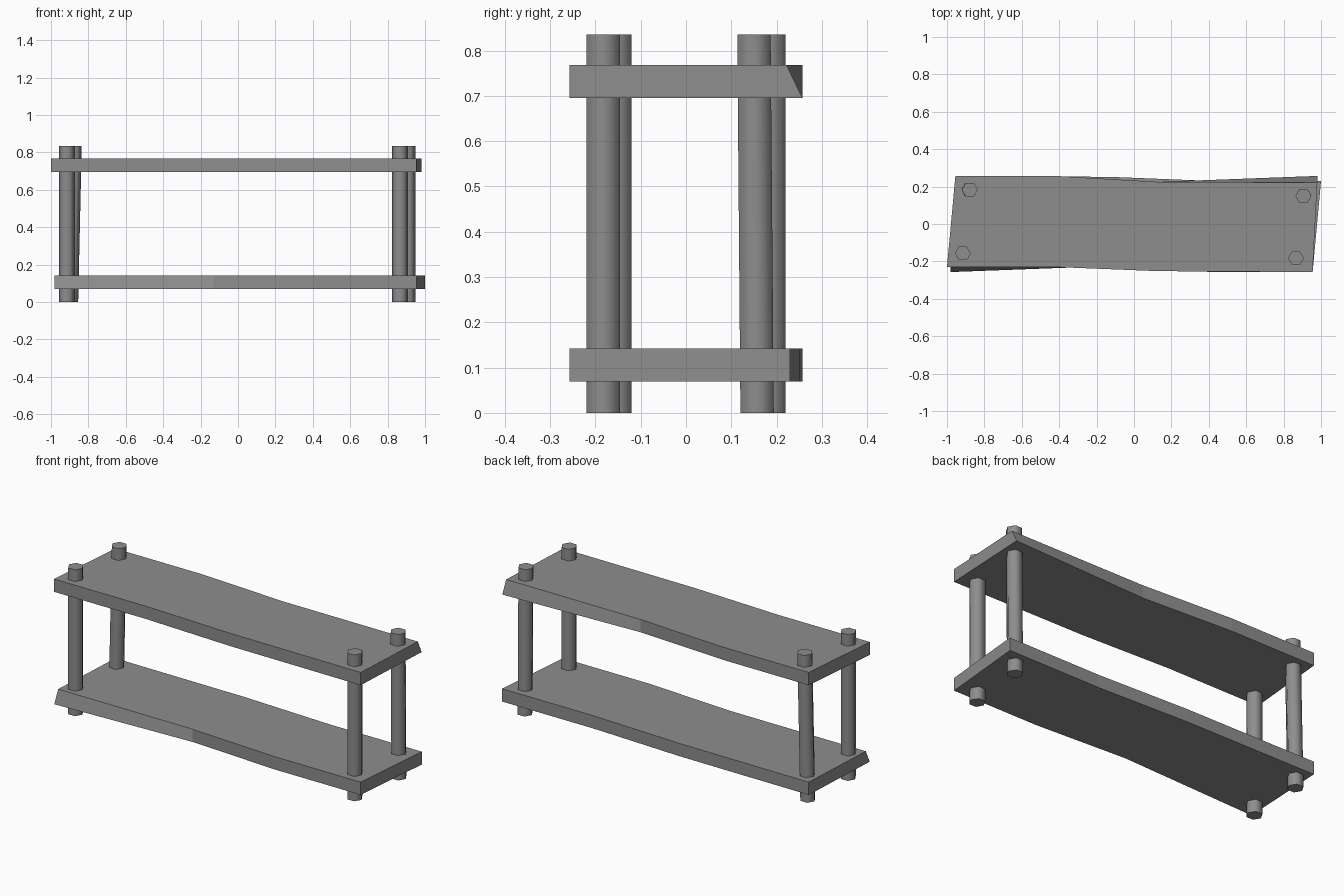
import bpy
import bmesh
from math import cos, sin, pi, radians
from mathutils import Vector, Matrix

if "Cube" in bpy.data.objects:
    bpy.data.objects.remove(bpy.data.objects["Cube"], do_unlink=True)

grey = bpy.data.materials.new("weathered grey")
grey.use_nodes = True
grey.diffuse_color = (0.27, 0.27, 0.27, 1)
grey.node_tree.nodes["Principled BSDF"].inputs["Base Color"].default_value = (0.27, 0.27, 0.27, 1)


def add_object(name, bm):
    bmesh.ops.recalc_face_normals(bm, faces=bm.faces)
    mesh = bpy.data.meshes.new(name)
    bm.to_mesh(mesh)
    bm.free()
    mesh.materials.append(grey)
    obj = bpy.data.objects.new(name, mesh)
    bpy.context.collection.objects.link(obj)
    return obj


def loft(bm, rings):
    """Bridge matching rings of points and cap both ends."""
    loops = [[bm.verts.new(p) for p in ring] for ring in rings]
    count = len(loops[0])
    for a, b in zip(loops, loops[1:]):
        for i in range(count):
            j = (i + 1) % count
            bm.faces.new((a[i], a[j], b[j], b[i]))
    bm.faces.new(loops[0])
    bm.faces.new(loops[-1])


# Crooked plank: matching front and back edge points, left to right
FRONT = [(-1.0, -0.23), (-0.42, -0.23), (0.13, -0.252), (0.955, -0.257)]
BACK = [(-0.955, 0.257), (-0.42, 0.257), (0.13, 0.225), (0.98, 0.222)]
CHIP = 0.035      # lower back corner juts out past the upper one


def shelf(name, z0, z1, turned):
    rings = []
    for i, (f, b) in enumerate(zip(FRONT, BACK)):
        low_y = b[1] + (CHIP if i == len(BACK) - 1 else 0)
        rings.append([(*f, z0), (b[0], low_y, z0), (*b, z1), (*f, z1)])
    bm = bmesh.new()
    loft(bm, rings)
    if turned:
        bmesh.ops.rotate(bm, verts=bm.verts, matrix=Matrix.Rotation(pi, 3, "Z"))
    return add_object(name, bm)


shelf("upper_shelf", 0.695, 0.768, False)
shelf("lower_shelf", 0.069, 0.142, True)


# Six-sided posts, some leaning slightly
def post(name, foot, head, radius=0.0425, height=0.835):
    def ring(centre, z):
        return [Vector((centre[0] + radius * cos(k * pi / 3),
                        centre[1] + radius * sin(k * pi / 3), z)) for k in range(6)]
    bm = bmesh.new()
    loft(bm, [ring(foot, 0), ring(head, height)])
    obj = add_object(name, bm)
    bpy.ops.object.select_all(action="DESELECT")
    obj.select_set(True)
    bpy.context.view_layer.objects.active = obj
    bpy.ops.object.shade_smooth_by_angle(angle=radians(65))


post("front_right_post", (-0.915, -0.157), (-0.915, -0.157))
post("back_right_post", (-0.897, 0.183), (-0.878, 0.183))
post("front_left_post", (0.866, -0.183), (0.866, -0.183))
post("back_left_post", (0.906, 0.157), (0.906, 0.15))
